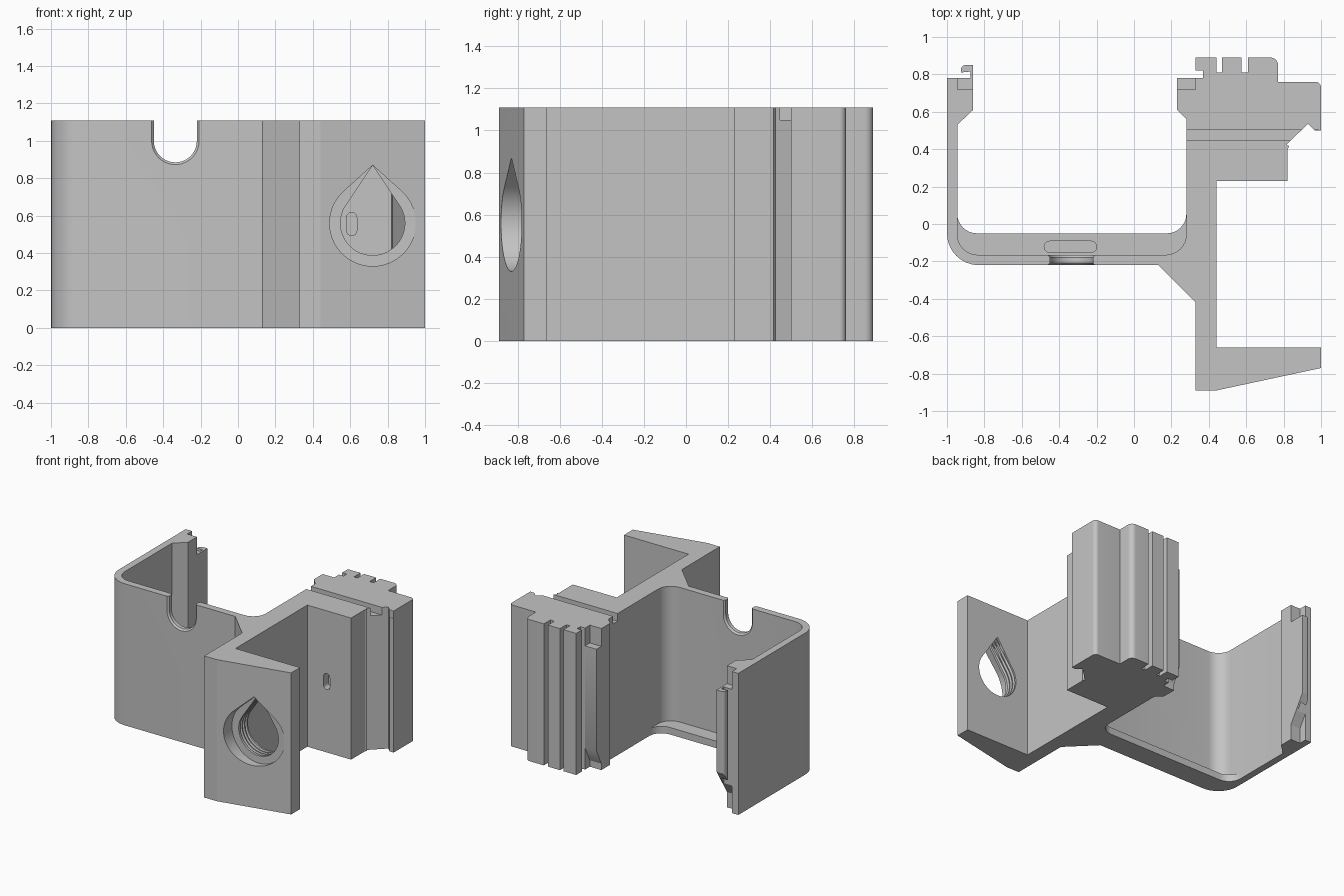
import bpy, bmesh, math
from mathutils import Vector

if "Cube" in bpy.data.objects:
    bpy.data.objects.remove(bpy.data.objects["Cube"], do_unlink=True)

HEIGHT = 1.11
WALL = 0.055

grey = bpy.data.materials.new("plain grey")
grey.use_nodes = True
grey.diffuse_color = (0.55, 0.55, 0.55, 1)
grey.node_tree.nodes["Principled BSDF"].inputs["Base Color"].default_value = grey.diffuse_color


def rounded(points, steps=8):
    """Outline from corners (x, y) or (x, y, radius)."""
    out = []
    for i, p in enumerate(points):
        c = Vector(p[:2])
        if len(p) == 2:
            out.append(c)
            continue
        a = (Vector(points[i - 1][:2]) - c).normalized()
        b = (Vector(points[(i + 1) % len(points)][:2]) - c).normalized()
        half = a.angle(b) / 2
        centre = c + (a + b).normalized() * p[2] / math.sin(half)
        start = c + a * p[2] / math.tan(half) - centre
        end = c + b * p[2] / math.tan(half) - centre
        sweep = math.atan2(start.x * end.y - start.y * end.x, start.dot(end))
        for k in range(steps + 1):
            t = sweep * k / steps
            out.append(centre + Vector((start.x * math.cos(t) - start.y * math.sin(t),
                                        start.x * math.sin(t) + start.y * math.cos(t))))
    return out


def loft(name, rings):
    """Closed solid through matching rings of 3D points."""
    bm = bmesh.new()
    loops = [[bm.verts.new(p) for p in ring] for ring in rings]
    n = len(loops[0])
    for lower, upper in zip(loops, loops[1:]):
        for i in range(n):
            j = (i + 1) % n
            bm.faces.new((lower[i], lower[j], upper[j], upper[i]))
    bm.faces.new(loops[0])
    bm.faces.new(loops[-1])
    bmesh.ops.recalc_face_normals(bm, faces=bm.faces)
    mesh = bpy.data.meshes.new(name)
    bm.to_mesh(mesh)
    bm.free()
    mesh.materials.append(grey)
    ob = bpy.data.objects.new(name, mesh)
    bpy.context.collection.objects.link(ob)
    return ob


def extrude(name, outline, bottom, top):
    """Upright prism; bottom may be a function of y."""
    low = bottom if callable(bottom) else lambda y: bottom
    return loft(name, [[(p[0], p[1], low(p[1])) for p in outline],
                       [(p[0], p[1], top) for p in outline]])


def box(name, x0, x1, y0, y1, z0, z1):
    return extrude(name, [(x0, y0), (x1, y0), (x1, y1), (x0, y1)], z0, z1)


def cut(ob, cutter):
    mod = ob.modifiers.new("cut", "BOOLEAN")
    mod.operation = "DIFFERENCE"
    mod.solver = "EXACT"
    mod.object = cutter
    cutter.hide_render = True
    graph = bpy.context.evaluated_depsgraph_get()
    mesh = bpy.data.meshes.new_from_object(ob.evaluated_get(graph))
    ob.modifiers.clear()
    ob.data = mesh
    bpy.data.objects.remove(cutter, do_unlink=True)


def finish(ob):
    bpy.ops.object.select_all(action="DESELECT")
    ob.select_set(True)
    bpy.context.view_layer.objects.active = ob
    bpy.ops.object.shade_smooth_by_angle(angle=math.radians(30))


def stadium(cx, cy, half_w, half_h):
    """Pill outline, long in its larger direction."""
    r = min(half_w, half_h) * 0.99
    return rounded([(cx - half_w, cy - half_h, r), (cx + half_w, cy - half_h, r),
                    (cx + half_w, cy + half_h, r), (cx - half_w, cy + half_h, r)])


def teardrop(r, y, cx=0.72, cz=0.56, peak=0.31):
    """Circle drawn up to a point at the top."""
    t = math.acos(r / peak)
    pts = [(cx, y, cz + peak)]
    for k in range(41):
        a = math.pi / 2 - t - (2 * math.pi - 2 * t) * k / 40
        pts.append((cx + r * math.cos(a), y, cz + r * math.sin(a)))
    return pts


# Bracket body: thin wall, front arm and toothed block
body = extrude("bracket_body", rounded([
    (-1, 0.78), (-1, -0.22, 0.17), (0.13, -0.22), (0.33, -0.42), (0.33, -0.89),
    (0.44, -0.89, 0.03), (1, -0.77), (1, -0.66), (0.44, -0.66), (0.44, 0.23),
    (0.82, 0.23), (0.82, 0.4), (0.83, 0.415), (0.815, 0.425), (0.93, 0.535),
    (0.965, 0.5), (1, 0.5), (1, 0.76, 0.03), (0.77, 0.76), (0.77, 0.89, 0.04),
    (0.61, 0.89), (0.61, 0.81), (0.575, 0.81), (0.575, 0.89), (0.47, 0.89),
    (0.47, 0.81), (0.44, 0.81), (0.44, 0.89), (0.33, 0.89), (0.33, 0.82),
    (0.37, 0.82), (0.37, 0.78), (0.33, 0.78), (0.33, 0.72), (0.23, 0.72),
    (0.23, 0.61), (0.28, 0.56), (0.28, -0.165, 0.11), (-0.945, -0.165, 0.11),
    (-0.945, 0.53), (-0.86, 0.61), (-0.86, 0.72), (-0.945, 0.72), (-0.945, 0.78),
]), 0, HEIGHT)


# Rounded notch in the front wall, flared at both faces
def notch_ring(y, grow):
    w = 0.115 + grow
    arc = [(-0.335 + w * math.cos(a), y, 1.0 + w * math.sin(a))
           for a in (-math.pi * k / 20 for k in range(21))]
    return [(-0.335 + w, y, 1.3)] + arc + [(-0.335 - w, y, 1.3)]


cut(body, loft("notch_cutter", [notch_ring(-0.25, 0.02), notch_ring(-0.222, 0.014),
                                notch_ring(-0.208, 0), notch_ring(-0.178, 0),
                                notch_ring(-0.163, 0.014), notch_ring(-0.14, 0.02)]))

# Teardrop hole in the front arm: wide mouth, then a ribbed bore
bore = [teardrop(0.23, -1), teardrop(0.23, -0.775), teardrop(0.172, -0.774)]
for k in range(3):
    y = -0.755 + 0.03 * k
    bore += [teardrop(0.172, y), teardrop(0.19, y + 0.008),
             teardrop(0.19, y + 0.016), teardrop(0.172, y + 0.022)]
bore.append(teardrop(0.172, -0.6))
cut(body, loft("hole_cutter", bore))

# Small upright slot in the front of the block
slot = stadium(0.608, 0.555, 0.027, 0.062)
cut(body, loft("slot_cutter", [[(p.x, y, p.y) for p in slot] for y in (0.2, 0.29)]))

# Shallow groove across the top of the block
cut(body, box("groove_cutter", 0.2, 0.99, 0.447, 0.503, 1.05, 1.2))
finish(body)

# Ledge along the bottom of the wall, with a pill-shaped recess
ledge = extrude("bottom_ledge", rounded([
    (-0.945, 0.06), (-0.96, 0.06), (-0.96, -0.18, 0.12), (0.29, -0.18, 0.11),
    (0.29, 0.06), (0.28, 0.06), (0.28, -0.05, 0.105), (-0.945, -0.05, 0.105),
]), 0, WALL)
cut(ledge, extrude("recess_cutter", stadium(-0.34, -0.122, 0.14, 0.03), 0.02, 0.2))
finish(ledge)

# Hooked latch strip at the end of the left-hand wall, tapered below
finish(extrude("latch_hook", rounded([
    (-0.945, 0.72), (-0.945, 0.78), (-0.875, 0.78), (-0.875, 0.815), (-0.925, 0.81),
    (-0.925, 0.85, 0.025), (-0.86, 0.85), (-0.86, 0.72),
]), lambda y: 0.12 + (y - 0.72) * 1.6, 0.97))

# Matching catch strip on the block
finish(extrude("catch_strip", [(0.23, 0.72), (0.33, 0.72), (0.33, 0.78), (0.23, 0.78)],
               lambda y: 0.05 + (y - 0.72) * 2, 0.97))
